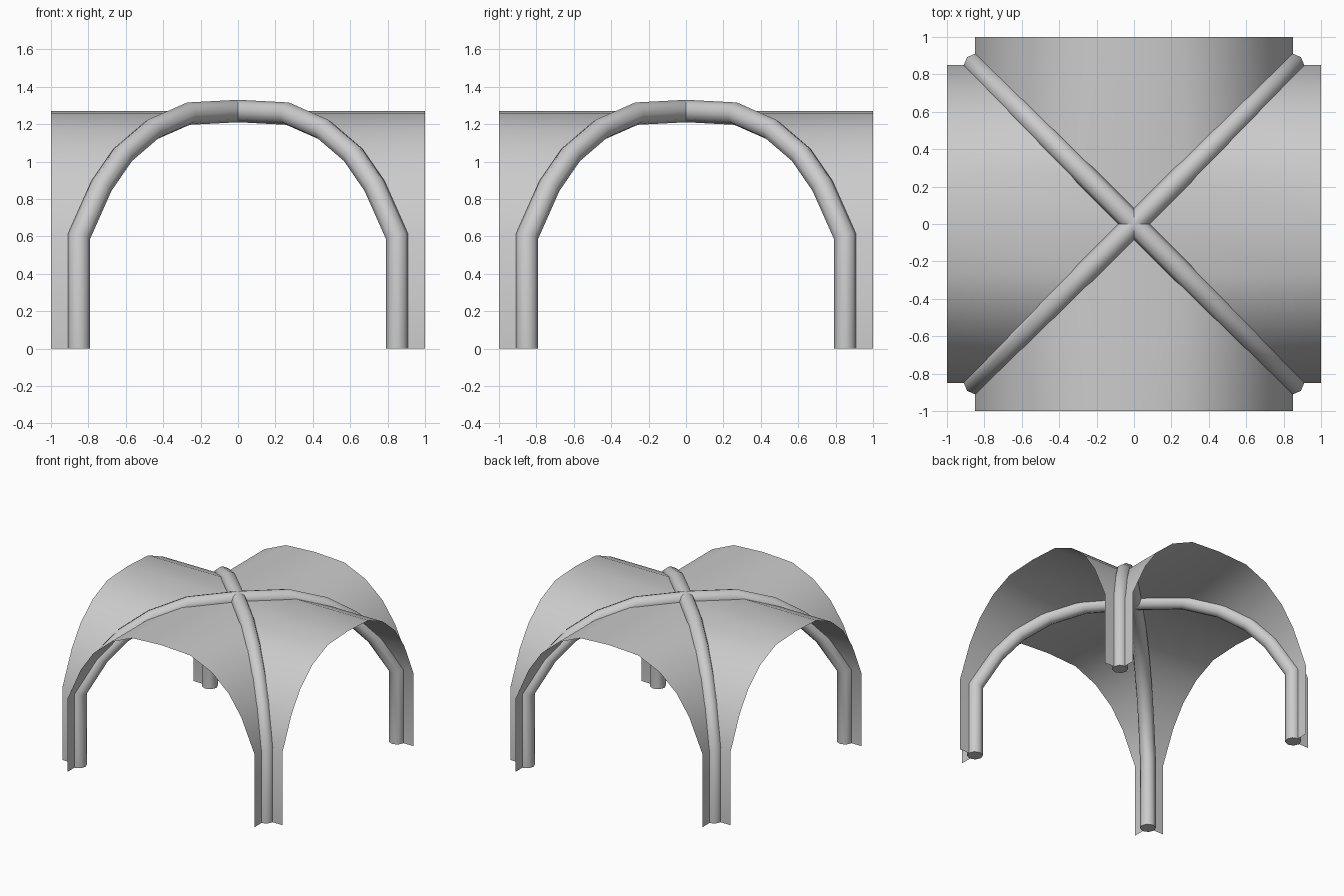
import bpy, bmesh, math
from mathutils import Vector, Matrix

cube = bpy.data.objects.get("Cube")
if cube:
    bpy.data.objects.remove(cube, do_unlink=True)

HALF = [(0.85, 0), (0.85, 0.6), (0.73, 0.87), (0.615, 1.037), (0.46, 1.17), (0.265, 1.256)]
ARCH = [(-x, z) for x, z in HALF] + [(0, 1.27)] + HALF[::-1]
RIB_RADIUS = 0.06
RIB_SIDES = 8

stone = bpy.data.materials.new("grey stone")
stone.use_nodes = True
GREY = (0.6, 0.6, 0.6, 1)
stone.diffuse_color = GREY
stone.node_tree.nodes["Principled BSDF"].inputs["Base Color"].default_value = GREY


def make_object(name, bm, smooth_angle):
    mesh = bpy.data.meshes.new(name)
    bm.to_mesh(mesh)
    bm.free()
    mesh.materials.append(stone)
    obj = bpy.data.objects.new(name, mesh)
    bpy.context.collection.objects.link(obj)
    bpy.ops.object.select_all(action="DESELECT")
    obj.select_set(True)
    bpy.context.view_layer.objects.active = obj
    bpy.ops.object.shade_smooth_by_angle(angle=math.radians(smooth_angle))


def vault_web(name, turn):
    # Barrel strip running from the open arch back to the diagonal groins
    bm = bmesh.new()
    rows = [(bm.verts.new((x, -1, z)), bm.verts.new((x, -abs(x), z))) for x, z in ARCH]
    for (a, b), (c, d) in zip(rows, rows[1:]):
        bm.faces.new((a, c, d, b))
    bm.transform(Matrix.Rotation(turn, 4, "Z"))
    bm.normal_update()
    make_object(name, bm, 40)


def diagonal_rib(name, turn):
    # Round rib swept with mitred joints along the widened arch
    path = [Vector((x * math.sqrt(2), 0, z)) for x, z in ARCH]
    bm = bmesh.new()
    rings = []
    for i, p in enumerate(path):
        into = (p - path[i - 1]).normalized() if i else Vector((0, 0, 1))
        out = (path[i + 1] - p).normalized() if i + 1 < len(path) else into
        tangent = (into + out).normalized()
        normal = Vector((-tangent.z, 0, tangent.x)) / tangent.dot(into)
        side = Vector((0, 1, 0))
        ring = []
        for k in range(RIB_SIDES):
            a = math.tau * k / RIB_SIDES
            ring.append(bm.verts.new(p + RIB_RADIUS * (math.cos(a) * normal + math.sin(a) * side)))
        rings.append(ring)
    for r, s in zip(rings, rings[1:]):
        for k in range(RIB_SIDES):
            n = (k + 1) % RIB_SIDES
            bm.faces.new((r[k], r[n], s[n], s[k]))
    bm.faces.new(rings[0])
    bm.faces.new(rings[-1])
    bmesh.ops.recalc_face_normals(bm, faces=bm.faces)
    bm.transform(Matrix.Rotation(turn, 4, "Z"))
    make_object(name, bm, 50)


for i, side_name in enumerate(("front", "left", "back", "right")):
    vault_web(side_name + "_vault_web", i * math.pi / 2)

for i, rib_name in enumerate(("diagonal_rib_a", "diagonal_rib_b")):
    diagonal_rib(rib_name, math.pi / 4 + i * math.pi / 2)
